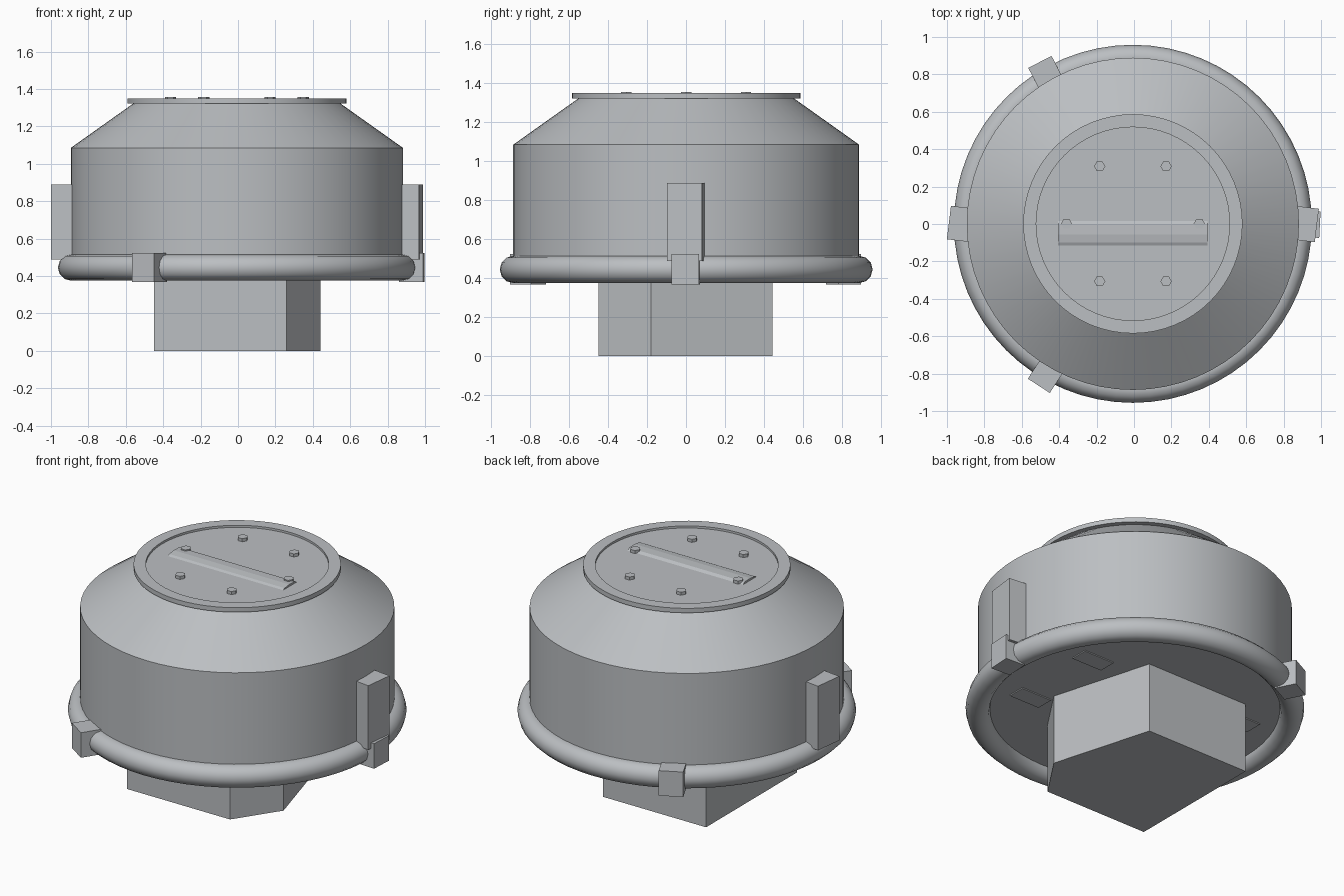
import bpy, bmesh, math
from mathutils import Matrix, Vector

if "Cube" in bpy.data.objects:
    bpy.data.objects.remove(bpy.data.objects["Cube"])

CX, CY = -0.006, 0.001          # axis of the round housing

steel = bpy.data.materials.new("grey_steel")
steel.diffuse_color = (0.5, 0.52, 0.54, 1)
steel.use_nodes = True
steel.node_tree.nodes["Principled BSDF"].inputs["Base Color"].default_value = steel.diffuse_color


def finish(name, bm, smooth=False):
    bmesh.ops.recalc_face_normals(bm, faces=bm.faces)
    me = bpy.data.meshes.new(name)
    bm.to_mesh(me)
    bm.free()
    me.materials.append(steel)
    ob = bpy.data.objects.new(name, me)
    bpy.context.collection.objects.link(ob)
    if smooth:
        bpy.ops.object.select_all(action='DESELECT')
        ob.select_set(True)
        bpy.context.view_layer.objects.active = ob
        bpy.ops.object.shade_smooth_by_angle(angle=math.radians(31))
    return ob


def lathe(name, profile, steps=64):
    """Spin an (r, z) profile around the housing axis."""
    bm = bmesh.new()
    vs = [bm.verts.new((CX + r, CY, z)) for r, z in profile]
    es = [bm.edges.new(p) for p in zip(vs, vs[1:])]
    bmesh.ops.spin(bm, geom=vs + es, cent=(CX, CY, 0), axis=(0, 0, 1),
                   angle=2 * math.pi, steps=steps, use_duplicate=False)
    bmesh.ops.remove_doubles(bm, verts=bm.verts, dist=1e-4)
    return finish(name, bm, True)


def prism(name, outline, lo, hi, matrix=Matrix()):
    """Extrude a flat outline from z=lo to z=hi."""
    bm = bmesh.new()
    f = bm.faces.new([bm.verts.new((x, y, lo)) for x, y in outline])
    out = bmesh.ops.extrude_face_region(bm, geom=[f])["geom"]
    bmesh.ops.translate(bm, vec=(0, 0, hi - lo),
                        verts=[v for v in out if isinstance(v, bmesh.types.BMVert)])
    bm.transform(matrix)
    return finish(name, bm)


def box(name, center, size, angle=0):
    x, y, z = (s / 2 for s in size)
    m = Matrix.Translation(Vector(center)) @ Matrix.Rotation(angle, 4, 'Z')
    return prism(name, [(-x, -y), (x, -y), (x, y), (-x, y)], -z, z, m)


# Housing: drum with a sloped shoulder, its floor set up inside the ring
FLOOR = 0.437
lathe("housing", [(0, FLOOR), (0.888, FLOOR), (0.888, 1.085), (0.55, 1.325), (0, 1.325)])

# Lid with a raised rim around a slightly sunken plate
lathe("lid", [(0, 1.322), (0.586, 1.322), (0.586, 1.35), (0.517, 1.35),
              (0.517, 1.337), (0, 1.337)])

# Ring tube around the foot of the drum
lathe("ring_tube", [(0.887 + 0.07 * math.cos(a * math.pi / 6),
                     0.445 + 0.07 * math.sin(a * math.pi / 6)) for a in range(13)])

# Clamps holding the ring
for i in range(3):
    a = i * 2 * math.pi / 3
    box(f"ring_clamp_{i}", (CX + 0.935 * math.cos(a), CY + 0.935 * math.sin(a) - 0.002, 0.446),
        (0.13, 0.14, 0.156), a - math.radians(3))

# Tall side blocks
for side in (-1, 1):
    box(f"side_block_{side}", (CX + 0.919 * side, 0.0, 0.688),
        (0.13, 0.18, 0.4), math.radians(-7))

# Five-sided pedestal
prism("pedestal", [(-0.45, -0.45), (0.26, -0.45), (0.44, -0.18), (0.26, 0.445), (-0.45, 0.445)],
      0, FLOOR + 0.005)

# Hexagonal lid bolts
hexagon = [(0.03 * math.cos(k * math.pi / 3), 0.03 * math.sin(k * math.pi / 3)) for k in range(6)]
for i in range(6):
    a = i * math.pi / 3
    prism(f"lid_bolt_{i}", hexagon, 1.33, 1.356,
          Matrix.Translation((CX + 0.355 * math.cos(a), CY + 0.355 * math.sin(a), 0)))

# Low bar across the lid, its profile swept along x
turn = Matrix(((0, 0, 1, 0), (1, 0, 0, 0), (0, 1, 0, 0), (0, 0, 0, 1)))
prism("lid_bar", [(0.02, 1.335), (0.0, 1.348), (-0.055, 1.35), (-0.1, 1.344),
                  (-0.12, 1.335)], -0.405, 0.392, turn)

# Thin pads under the drum
for sx in (-1, 1):
    for sy in (-1, 1):
        box(f"under_pad_{sx}_{sy}", (CX + 0.54 * sx, CY + 0.275 * sy, FLOOR - 0.002),
            (0.21, 0.11, 0.009))
